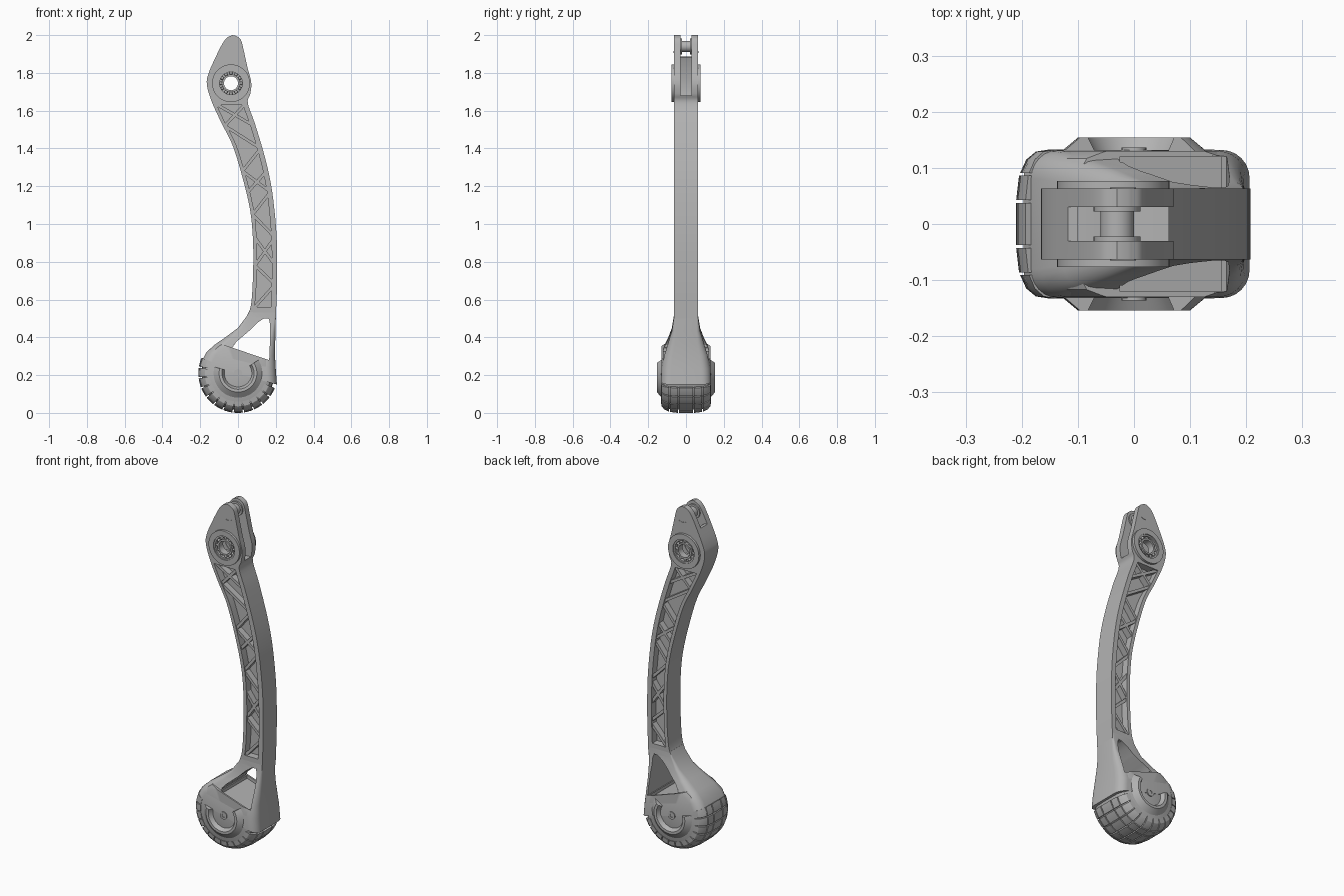
import bpy, bmesh, math
from mathutils import Vector

cube = bpy.data.objects.get("Cube")
if cube:
    bpy.data.objects.remove(cube, do_unlink=True)

grey = bpy.data.materials.new("plain grey")
grey.use_nodes = True
grey.diffuse_color = (0.45, 0.45, 0.45, 1)
grey.node_tree.nodes["Principled BSDF"].inputs["Base Color"].default_value = grey.diffuse_color


def finish(name, bm):
    """Clean the mesh, shade it and link it as an object."""
    bmesh.ops.remove_doubles(bm, verts=bm.verts, dist=0.00005)
    bmesh.ops.recalc_face_normals(bm, faces=bm.faces)
    mesh = bpy.data.meshes.new(name)
    bm.to_mesh(mesh)
    bm.free()
    mesh.materials.append(grey)
    mesh.shade_smooth()
    mesh.set_sharp_from_angle(angle=math.radians(30))
    obj = bpy.data.objects.new(name, mesh)
    bpy.context.collection.objects.link(obj)
    return obj


def loft(name, rings, closed=False):
    """Skin a row of equal rings, capped unless closed."""
    bm = bmesh.new()
    loops = [[bm.verts.new(p) for p in ring] for ring in rings]
    n = len(loops[0])
    pairs = list(zip(loops, loops[1:]))
    if closed:
        pairs.append((loops[-1], loops[0]))
    else:
        bm.faces.new(loops[0])
        bm.faces.new(loops[-1])
    for a, b in pairs:
        for i in range(n):
            j = (i + 1) % n
            bm.faces.new((a[i], a[j], b[j], b[i]))
    return finish(name, bm)


def prism(name, outline, y0, y1):
    return loft(name, [[(x, y, z) for x, z in outline] for y in (y0, y1)])


def lathe(name, profile, centre, a0=0, a1=360, steps=48):
    """Sweep a closed (radius, y) profile about an axis along y."""
    full = a1 - a0 == 360
    rings = []
    for i in range(steps if full else steps + 1):
        a = math.radians(a0 + (a1 - a0) * i / steps)
        rings.append([(centre[0] + r * math.cos(a), y, centre[1] + r * math.sin(a))
                      for r, y in profile])
    return loft(name, rings, full)


def band(r0, r1, y0, y1):
    return [(r0, y0), (r1, y0), (r1, y1), (r0, y1)]


def cut(obj, cutter, keep=False):
    """Subtract cutter from obj and apply the result."""
    mod = obj.modifiers.new("cut", "BOOLEAN")
    mod.operation, mod.solver, mod.object = "DIFFERENCE", "EXACT", cutter
    bpy.context.view_layer.update()
    graph = bpy.context.evaluated_depsgraph_get()
    mesh = bpy.data.meshes.new_from_object(obj.evaluated_get(graph))
    obj.modifiers.clear()
    obj.data = mesh
    mesh.shade_smooth()
    mesh.set_sharp_from_angle(angle=math.radians(30))
    if not keep:
        bpy.data.objects.remove(cutter, do_unlink=True)


def smooth(points, steps=5):
    """Catmull-Rom curve through the points."""
    pts = [Vector(p) for p in points]
    pts = [pts[0] * 2 - pts[1]] + pts + [pts[-1] * 2 - pts[-2]]
    out = []
    for a, b, c, d in zip(pts, pts[1:], pts[2:], pts[3:]):
        for i in range(steps):
            t = i / steps
            out.append(0.5 * (2 * b + (c - a) * t + (2 * a - 5 * b + 4 * c - d) * t ** 2
                              + (3 * b - a - 3 * c + d) * t ** 3))
    return out + [pts[-2]]


def x_at(curve, z):
    for a, b in zip(curve, curve[1:]):
        if a.y <= z <= b.y:
            return a.x + (b.x - a.x) * (z - a.y) / (b.y - a.y)


# Arm and head outline
left = smooth([(.045, .5), (.07, .58), (.08, .75), (.079, .92), (.063, 1.08), (.02, 1.26),
               (-.03, 1.42), (-.085, 1.53), (-.14, 1.65), (-.165, 1.74), (-.155, 1.8),
               (-.12, 1.88), (-.085, 1.95), (-.06, 1.985), (-.03, 2)])
right = smooth([(.2, .5), (.207, .7), (.205, .92), (.19, 1.1), (.17, 1.235), (.138, 1.37),
                (.09, 1.53), (.052, 1.64), (.065, 1.69), (.07, 1.75), (.05, 1.83),
                (.03, 1.92), (.015, 1.975), (-.01, 1.996)])
arm = prism("arm", left + right[::-1], -.063, .063)

# Fork slot in the head, open at the top and towards +x
cut(arm, prism("slot_cutter", [(.2, 1.68), (-.135, 1.68), (-.145, 1.76), (-.1, 1.885),
                               (-.2, 1.89), (-.2, 2.1), (.2, 2.1)], -.03, .03))
joint = (-.037, 1.745)
cut(arm, lathe("bore_cutter", band(0, .07, -.2, .2), joint))

# Lightening pockets on both faces of the arm, with lattice ribs
heights = [.56 + 1.07 * i / 30 for i in range(31)]
pocket = ([(x_at(left, z) + .02, z) for z in heights]
          + [(x_at(right, z) - .028, z) for z in reversed(heights)])
nodes = [.54, .68, .78, .93, 1.05, 1.17, 1.28, 1.4, 1.52, 1.64]
for side in (-1, 1):
    cut(arm, prism("pocket_cutter", pocket, side * .02, side * .1))
    for k, (z0, z1) in enumerate(zip(nodes, nodes[1:])):
        for flip in ((0, 1) if k % 3 == 2 else (0,)):
            a, b = (left, right) if (k + flip) % 2 == 0 else (right, left)
            inset = .01 if a is left else -.01
            p = Vector((x_at(a, z0) + inset, z0))
            q = Vector((x_at(b, z1) - inset, z1))
            w = (q - p).orthogonal().normalized() * .008
            prism("lattice_rib", [p - w, q - w, q + w, p + w], side * .015, side * .056)

# Bearings and bosses in each fork prong, and the pin across the fork
for s in (-1, 1):
    lathe("bearing_boss", band(.069, .1, s * .055, s * .077), joint)
    lathe("bearing_outer_ring", band(.06, .071, s * .032, s * .071), joint)
    lathe("bearing_inner_ring", band(.037, .047, s * .032, s * .071), joint)
    lathe("bearing_back_plate", band(.037, .07, s * .032, s * .045), joint)
    bm = bmesh.new()
    for k in range(12):
        a = k * math.tau / 12
        ball = bmesh.ops.create_icosphere(bm, subdivisions=2, radius=.009)
        bmesh.ops.translate(bm, verts=ball["verts"], vec=(
            joint[0] + .0535 * math.cos(a), s * .058, joint[1] + .0535 * math.sin(a)))
    finish("bearing_balls", bm)
    lathe("pin_collar", band(0, .042, s * .022, s * .035), (-.03, 1.94), steps=32)
    lathe("pin_mark", band(.032, .036, s * .06, s * .065), (-.02, 1.94), 230, 310, 8)
lathe("fork_pin", band(0, .03, -.03, .03), (-.03, 1.94), steps=32)

# Flared fender: slanted rounded sections from the arm down over the wheel
sections = [((.06, .54), (.2, .54), .0625, .004), ((.045, .51), (.2, .5), .065, .008),
            ((0, .45), (.198, .43), .075, .02), ((-.06, .405), (.197, .37), .094, .035),
            ((-.125, .36), (.196, .3), .117, .045), ((-.168, .32), (.2, .23), .13, .05),
            ((-.197, .26), (.206, .15), .132, .05)]
rings = []
for a, b, half, r in sections:
    ring = []
    for sx, sy, start in ((1, 1, 0), (-1, 1, 90), (-1, -1, 180), (1, -1, 270)):
        for i in range(7):
            t = math.radians(start + 15 * i)
            x = (b[0] - r if sx > 0 else a[0] + r) + r * math.cos(t)
            y = sy * (half - r) + r * math.sin(t)
            f = (x - a[0]) / (b[0] - a[0])
            ring.append((x, y, a[1] + (b[1] - a[1]) * f))
    rings.append(ring)
fender = loft("fender", rings)

# Wheel core, cut flat on top under the opening
hub = (0, .21)
half_core = [(.15, .13), (.175, .117), (.19, .085), (.193, .04)]
core = lathe("wheel_core", [(0, .13)] + half_core + [(r, -y) for r, y in half_core[::-1]]
             + [(0, -.13)], hub, steps=64)
cut(core, prism("top_cutter", [(-.3, .437), (.3, .233), (.3, .7), (-.3, .7)], -.3, .3))

# Triangular opening through the fender, with a sunken floor
opening = prism("opening_cutter", [(-.03, .345), (-.01, .375), (.06, .435), (.1, .475),
                                   (.14, .502), (.16, .505), (.168, .48), (.17, .4),
                                   (.165, .279)], -.3, .3)
cut(fender, opening)
floor = [(-.025, .36), (-.025, .325), (.155, .264), (.155, .3)]
for part in (fender, core):
    cut(part, prism("floor_cutter", floor, -.12, .12))

# Tyre tread blocks around the exposed arc
rows = [[(.185, -.037), (.21, -.037), (.21, .037), (.185, .037)]]
for s in (-1, 1):
    rows.append([(r, s * y) for r, y in [(.18, .043), (.21, .043), (.205, .086), (.18, .086)]])
    rows.append([(r, s * y) for r, y in [(.15, .091), (.203, .091), (.192, .115),
                                         (.175, .129), (.15, .133)]])
count, first, last = 12, 156, 339
pitch = (last - first) / count
for k in range(count):
    for profile in rows:
        a = first + k * pitch
        lathe("tread_block", profile, hub, a + .9, a + pitch - .9, 4)

# Raised hub rims and axle bolts on both sides
for s in (-1, 1):
    rim = [(r, s * y) for r, y in [(.07, .125), (.085, .154), (.1, .154), (.135, .125)]]
    lathe("hub_rim", rim, hub, 165, 393, 40)
    lathe("axle_bolt", band(.01, .022, s * .12, s * .136), hub, steps=24)
    lathe("axle_core", band(0, .011, s * .12, s * .133), hub, steps=6)
